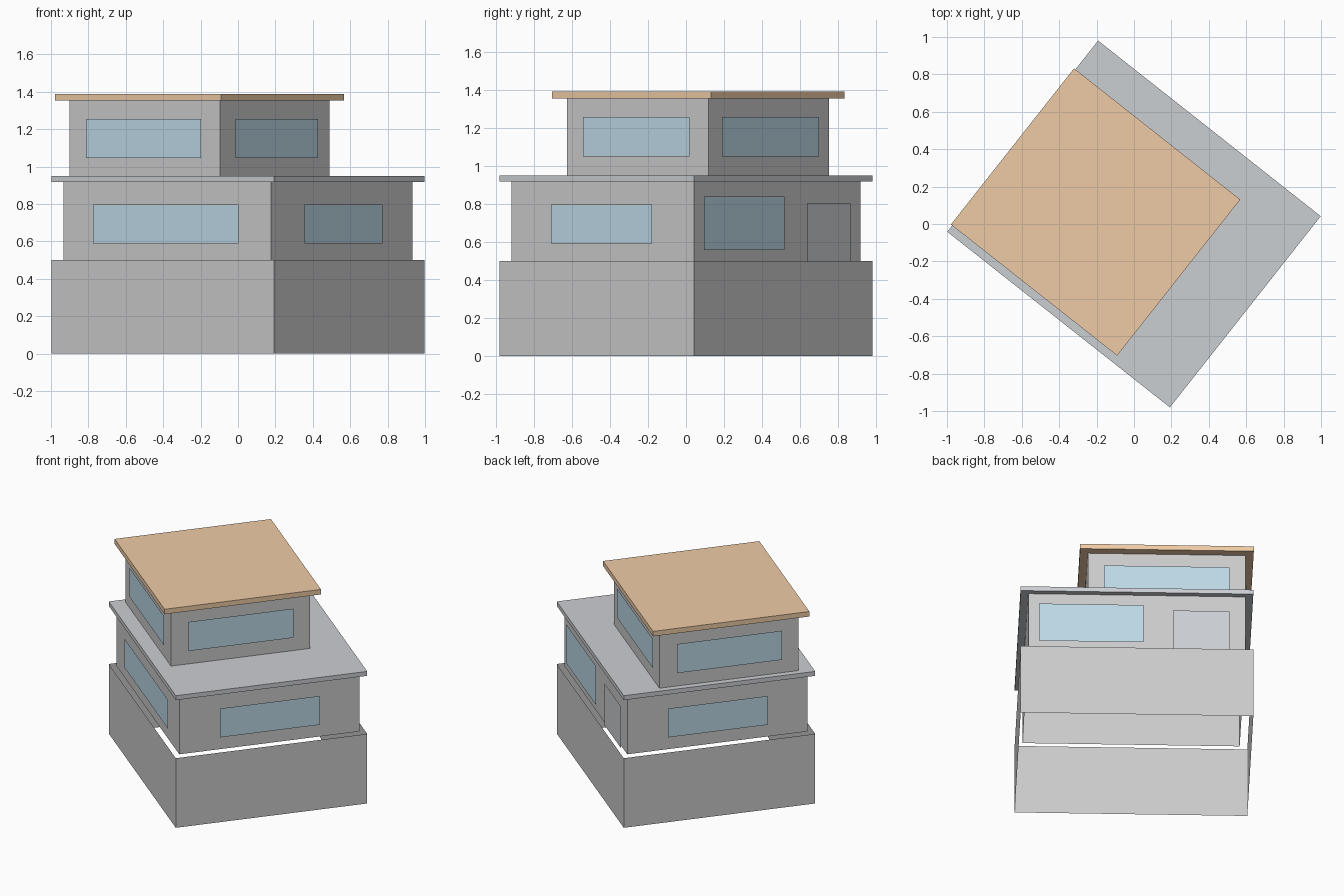
import bpy
from math import radians

if "Cube" in bpy.data.objects:
    bpy.data.objects.remove(bpy.data.objects["Cube"])

TURN = radians(-38.27)   # the whole house is turned on its plot
GAP = 0.012              # panels stand just proud of the walls


def material(name, rgb):
    m = bpy.data.materials.new(name)
    m.diffuse_color = (*rgb, 1)
    m.use_nodes = True
    m.node_tree.nodes["Principled BSDF"].inputs["Base Color"].default_value = m.diffuse_color
    return m


GLASS = material("glass_blue", (0.51, 0.69, 0.79))
SLATE = material("slate_grey", (0.60, 0.62, 0.65))
TIMBER = material("roof_orange", (0.86, 0.60, 0.38))


def add_mesh(name, verts, faces, mat=None):
    me = bpy.data.meshes.new(name)
    me.from_pydata(verts, [], faces)
    if mat:
        me.materials.append(mat)
    ob = bpy.data.objects.new(name, me)
    ob.rotation_euler.z = TURN
    bpy.context.collection.objects.link(ob)
    return ob


def block(name, centre, half, z0, z1, mat=None, capped=True):
    """Rectangular block; uncapped gives four thin walls only."""
    (cx, cy), (a, b) = centre, half
    ring = [(-a, -b), (a, -b), (a, b), (-a, b)]
    verts = [(cx + x, cy + y, z) for z in (z0, z1) for x, y in ring]
    faces = [(i, (i + 1) % 4, (i + 1) % 4 + 4, i + 4) for i in range(4)]
    if capped:
        faces += [(3, 2, 1, 0), (4, 5, 6, 7)]
    return add_mesh(name, verts, faces, mat)


def panel(name, centre, half, side, s0, s1, z0, z1, mat=GLASS):
    """Flat panel on one wall; s runs along the wall, left to right from outside."""
    (cx, cy), (a, b) = centre, half
    a, b = a + GAP, b + GAP
    place = {"front": lambda s: (cx + s, cy - b), "right": lambda s: (cx + a, cy + s),
             "back": lambda s: (cx - s, cy + b), "left": lambda s: (cx - a, cy - s)}[side]
    verts = [(*place(s), z) for s, z in ((s0, z0), (s1, z0), (s1, z1), (s0, z1))]
    return add_mesh(name, verts, [(0, 1, 2, 3)], mat)


MID = (0, 0)
TOP = (-0.201, -0.077)
LOWER = (0.707, 0.612)
UPPER = (0.513, 0.4725)

# Walls and slabs
block("base_walls", MID, (0.758, 0.651), 0, 0.50, capped=False)
block("lower_walls", MID, LOWER, 0.50, 0.917, capped=False)
block("terrace_slab", MID, (0.758, 0.651), 0.917, 0.949, SLATE)
block("upper_walls", TOP, UPPER, 0.949, 1.353, capped=False)
block("roof_slab", TOP, (0.566, 0.5315), 1.353, 1.389, TIMBER)

# Lower storey windows and door
panel("lower_front_window", MID, LOWER, "front", -0.495, 0.495, 0.59, 0.797)
for side in ("right", "left"):
    panel(f"lower_{side}_window", MID, LOWER, side, -0.338, 0.338, 0.59, 0.797)
panel("lower_back_window", MID, LOWER, "back", -0.637, 0.043, 0.558, 0.837)
panel("door", MID, LOWER, "back", 0.234, 0.604, 0.50, 0.80, SLATE)

# Upper storey windows
for side, w in (("front", 0.391), ("right", 0.357), ("back", 0.41), ("left", 0.357)):
    panel(f"upper_{side}_window", TOP, UPPER, side, -w, w, 1.047, 1.256)
